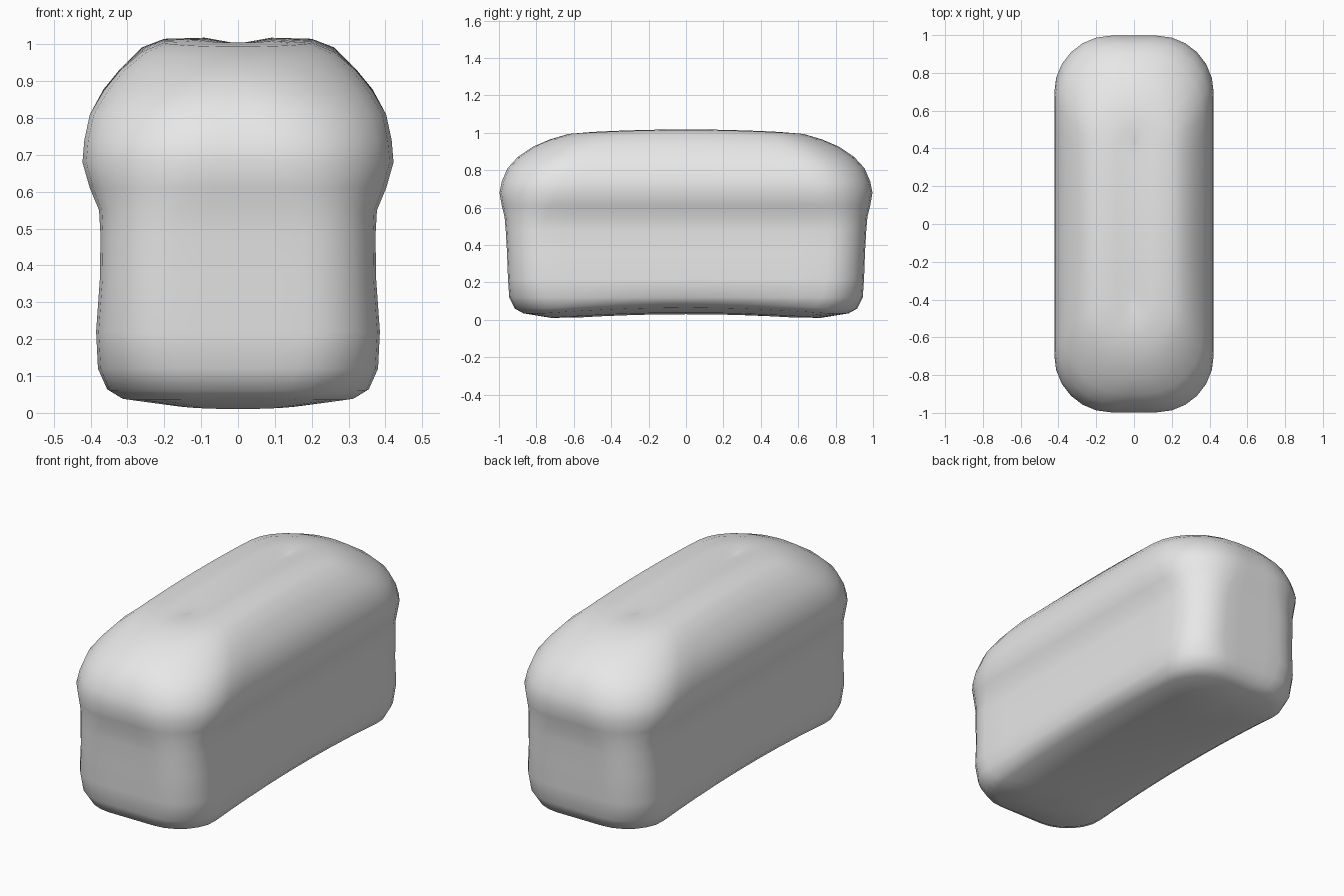
import bpy, bmesh
from math import cos, sin, pi

cube = bpy.data.objects.get("Cube")
if cube:
    bpy.data.objects.remove(cube, do_unlink=True)

crust = bpy.data.materials.new("plain grey")
crust.use_nodes = True
GREY = (0.8, 0.8, 0.8, 1)
crust.diffuse_color = GREY
crust.node_tree.nodes["Principled BSDF"].inputs["Base Color"].default_value = GREY

# Loaf rings from underside to crown: half width, half length, height, corner radius
RINGS = [
    (0.0, 0.55, 0.0, 0.0), (0.18, 0.72, 0.008, 0.18), (0.32, 0.87, 0.035, 0.22),
    (0.355, 0.915, 0.06, 0.22), (0.38, 0.945, 0.12, 0.22), (0.385, 0.952, 0.22, 0.2),
    (0.375, 0.957, 0.36, 0.2), (0.373, 0.964, 0.48, 0.2), (0.377, 0.97, 0.55, 0.22),
    (0.402, 0.985, 0.61, 0.27), (0.422, 0.997, 0.68, 0.3), (0.417, 0.985, 0.74, 0.31),
    (0.402, 0.955, 0.81, 0.32), (0.365, 0.9, 0.87, 0.32), (0.32, 0.82, 0.925, 0.3),
    (0.26, 0.73, 0.962, 0.25), (0.2, 0.63, 0.985, 0.19), (0.09, 0.5, 0.988, 0.09),
    (0.0, 0.42, 0.972, 0.0),
]
CORNER, SIDE, END = 6, 10, 4


def rounded_rectangle(hx, hy, r):
    """Outline with round corners, evenly divided sides and slightly bowed ends."""
    ry = max(r, 0.12)
    cx, cy = hx - r, hy - ry
    corners = [(cx, cy, 0), (-cx, cy, 1), (-cx, -cy, 2), (cx, -cy, 3)]
    points = []
    for i, (x, y, q) in enumerate(corners):
        for k in range(CORNER + 1):
            a = (q + k / CORNER) * pi / 2
            points.append((x + r * cos(a), y + ry * sin(a)))
        nx, ny, _ = corners[(i + 1) % 4]
        a = (q + 1) * pi / 2
        steps = SIDE if i % 2 else END
        for k in range(1, steps):
            t = k / steps
            points.append((x + (nx - x) * t + r * cos(a),
                           y + (ny - y) * t + ry * sin(a)))
    return points


def bow(y):
    """Lengthwise arch, strongest at mid length."""
    return max(0, 1 - (y / 0.75) ** 2)


bm = bmesh.new()
loops = []
for hx, hy, z, r in RINGS:
    amount = 0.03 if z < 0.1 or z > 0.95 else 0.008 if z > 0.85 else 0
    loops.append([bm.verts.new((x, y, z + amount * bow(y)))
                  for x, y in rounded_rectangle(hx, hy, r)])
for low, high in zip(loops, loops[1:]):
    n = len(low)
    for i in range(n):
        j = (i + 1) % n
        bm.faces.new((low[i], low[j], high[j], high[i]))

# Close the underside and the crown along their centre seams
bmesh.ops.remove_doubles(bm, verts=bm.verts, dist=0.0005)
bmesh.ops.recalc_face_normals(bm, faces=bm.faces)
mesh = bpy.data.meshes.new("bread_loaf")
bm.to_mesh(mesh)
bm.free()
mesh.materials.append(crust)
mesh.shade_smooth()
loaf = bpy.data.objects.new("bread_loaf", mesh)
bpy.context.collection.objects.link(loaf)
